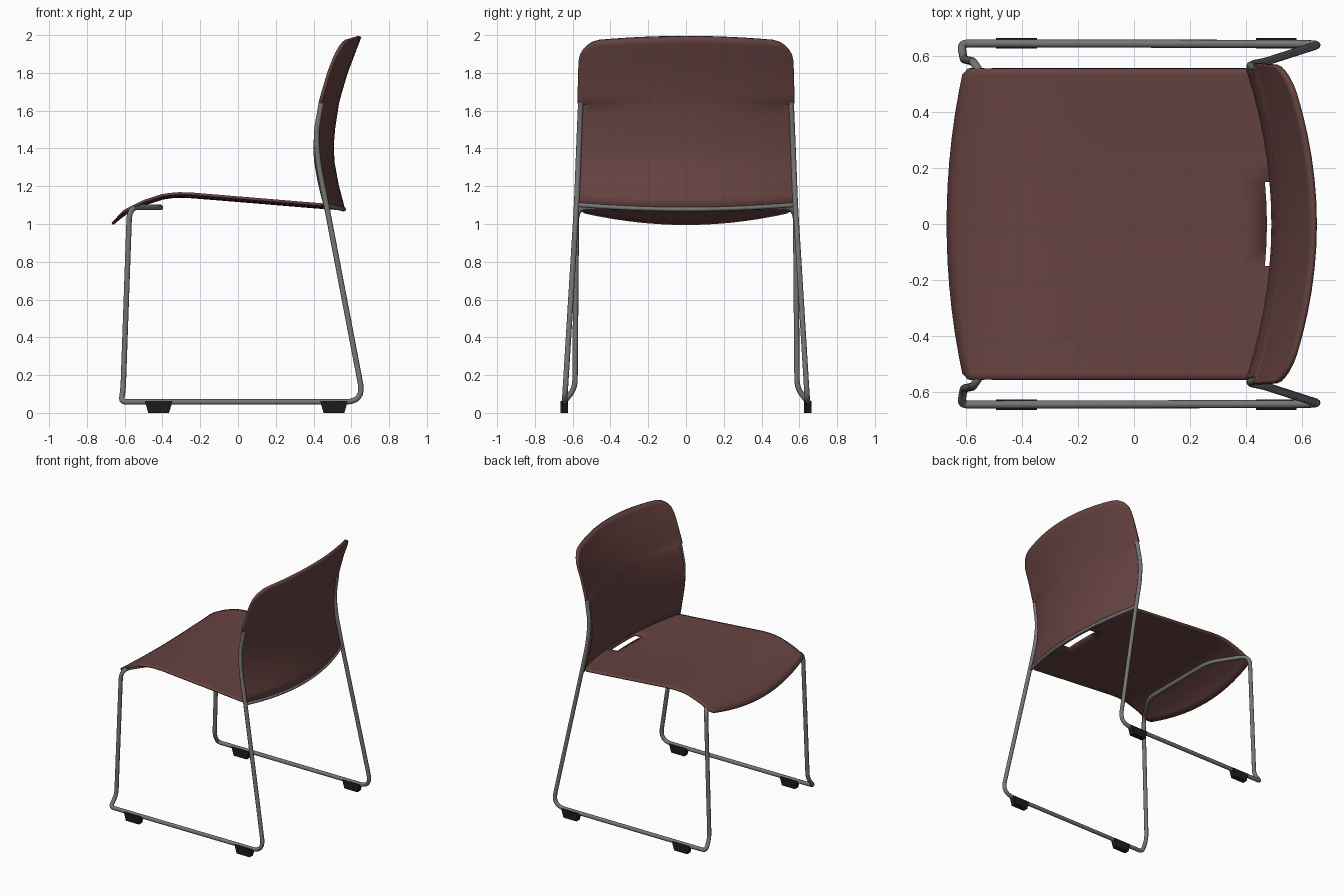
import bpy, math
from mathutils import Vector

if "Cube" in bpy.data.objects:
    bpy.data.objects.remove(bpy.data.objects["Cube"])


def material(name, color):
    m = bpy.data.materials.new(name)
    m.diffuse_color = (*color, 1)
    m.use_nodes = True
    m.node_tree.nodes["Principled BSDF"].inputs["Base Color"].default_value = m.diffuse_color
    return m


MAROON = material("maroon plastic", (0.135, 0.057, 0.053))
STEEL = material("grey steel", (0.18, 0.18, 0.18))
BLACK = material("black rubber", (0.012, 0.012, 0.012))


def make_object(name, verts, faces, mat, smooth=35):
    me = bpy.data.meshes.new(name)
    me.from_pydata(verts, [], faces)
    me.materials.append(mat)
    ob = bpy.data.objects.new(name, me)
    bpy.context.collection.objects.link(ob)
    bpy.ops.object.select_all(action='DESELECT')
    ob.select_set(True)
    bpy.context.view_layer.objects.active = ob
    if smooth:
        bpy.ops.object.shade_smooth_by_angle(angle=math.radians(smooth))
    return ob


def interp(pts, t):
    for (a, fa), (b, fb) in zip(pts, pts[1:]):
        if t <= b:
            return fa + (fb - fa) * (t - a) / (b - a)
    return pts[-1][1]


def sheet(name, rows, cols, fn, thickness, skip=lambda r, c: False):
    verts = [fn(r, c) for r in rows for c in cols]
    n = len(cols)
    faces = [(i * n + j, i * n + j + 1, (i + 1) * n + j + 1, (i + 1) * n + j)
             for i in range(len(rows) - 1) for j in range(n - 1)
             if not skip((rows[i] + rows[i + 1]) / 2, (cols[j] + cols[j + 1]) / 2)]
    ob = make_object(name, verts, faces, MAROON)
    mod = ob.modifiers.new("thickness", 'SOLIDIFY')
    mod.thickness = thickness
    mod.offset = 0
    return ob


def fillet(points, steps=7):
    """Round each corner of a path; points are (x, y, z, radius)."""
    P = [Vector(p[:3]) for p in points]
    out = [P[0]]
    for i in range(1, len(P) - 1):
        a, b = (P[i - 1] - P[i]), (P[i + 1] - P[i])
        d = min(points[i][3], a.length * 0.49, b.length * 0.49)
        s, e = P[i] + a.normalized() * d, P[i] + b.normalized() * d
        for k in range(steps):
            t = k / (steps - 1)
            out.append(s * (1 - t) ** 2 + P[i] * 2 * t * (1 - t) + e * t * t)
    return out + [P[-1]]


def tube(name, path, radius, sides=12):
    """Sweep a circle along the path with a carried frame."""
    verts, faces = [], []
    n = len(path)
    normal = None
    for i, p in enumerate(path):
        t = (path[min(i + 1, n - 1)] - path[max(i - 1, 0)]).normalized()
        normal = t.orthogonal() if normal is None else normal - t * normal.dot(t)
        normal.normalize()
        side = t.cross(normal)
        for k in range(sides):
            a = 2 * math.pi * k / sides
            verts.append(p + (normal * math.cos(a) + side * math.sin(a)) * radius)
    for i in range(n - 1):
        for k in range(sides):
            m = (k + 1) % sides
            faces.append((i * sides + k, i * sides + m, (i + 1) * sides + m, (i + 1) * sides + k))
    faces += [tuple(range(sides))[::-1], tuple(range((n - 1) * sides, n * sides))]
    return make_object(name, verts, faces, STEEL, 50)


# Seat: bowed front and rear edges, dipped centre, slot at the rear
SEAT = [(-0.67, 1.012), (-0.6, 1.07), (-0.5, 1.12), (-0.4, 1.152), (-0.33, 1.162),
        (-0.25, 1.16), (0.5, 1.098), (0.6, 1.09)]


def seat_point(t, s):
    x0 = -0.665 + 0.06 * s * s
    if abs(s) > 0.97:
        x0 += 0.015
    x1 = 0.56 - 0.11 * s * s
    x = x0 + t * (x1 - x0)
    return (x, s * 0.556, interp(SEAT, x) - 0.016 * (1 - s * s))


seat_rows = [0, 0.03, 0.06, 0.1, 0.14, 0.18, 0.22, 0.27, 0.33, 0.45, 0.6, 0.75, 0.87, 0.93, 0.985, 1]
seat_cols = [-1, -0.96, -0.85, -0.7, -0.55, -0.4, -0.27, -0.13, 0,
             0.13, 0.27, 0.4, 0.55, 0.7, 0.85, 0.96, 1]
sheet("seat", seat_rows, seat_cols, seat_point, 0.014,
      lambda t, s: 0.93 < t < 0.985 and abs(s) < 0.27)

# Backrest: curved shell, wider above the ends of the frame tubes
BACK = [(1.08, 0.558), (1.2, 0.526), (1.33, 0.502), (1.42, 0.499), (1.5, 0.505),
        (1.65, 0.528), (1.8, 0.572), (1.9, 0.61), (2.0, 0.648)]
WIDTH = [(1.08, 0.572), (1.635, 0.549), (1.642, 0.573), (1.9, 0.566), (2.0, 0.56)]


def back_point(v, s):
    top = 1.993 - 0.03 * s * s
    if abs(s) > 0.82:
        q = (abs(s) - 0.82) / 0.18
        top -= 0.1 * (1 - math.sqrt(max(0, 1 - q * q)))
    if v <= 1:
        z = 1.082 + 0.022 * s * s
        z += v * (1.642 - z)
    else:
        z = 1.642 + (v - 1) * (top - 1.642)
    return (interp(BACK, z) - 0.092 * s * s, s * interp(WIDTH, z), z)


back_rows = [0, 0.1, 0.22, 0.33, 0.44, 0.52, 0.6, 0.68, 0.76, 0.88, 0.985, 1,
             1.15, 1.3, 1.45, 1.6, 1.75, 1.9, 2]
half = [0.14, 0.28, 0.42, 0.56, 0.7, 0.82, 0.88, 0.93, 0.965, 0.988, 1]
back_cols = [-c for c in reversed(half)] + [0] + half
sheet("backrest", back_rows, back_cols, back_point, 0.017)

# Sled frame: one continuous tube, mirrored about the middle of the seat bar
side = [(0.442, 0.557, 1.645, 0), (0.413, 0.564, 1.48, 0.06), (0.424, 0.57, 1.33, 0.06),
        (0.468, 0.579, 1.1, 0.05), (0.667, 0.643, 0.058, 0.1), (-0.618, 0.645, 0.058, 0.03),
        (-0.608, 0.588, 0.13, 0.05), (-0.574, 0.58, 1.088, 0.07), (-0.41, 0.33, 1.088, 0.08)]
other = [(x, -y, z, r) for x, y, z, r in reversed(side)]
tube("sled_frame", fillet(side + other), 0.0145)

# Rear cross tube bowed under the back edge of the seat
tube("rear_cross_tube", [Vector((0.56 - 0.098 * (k / 8) ** 2, k / 8 * 0.578, 1.078 + 0.024 * (k / 8) ** 2))
                         for k in range(-8, 9)], 0.012)

# Rubber feet: tapered blocks clipped round the rails
for sy, label in ((1, "left"), (-1, "right")):
    for cx, end in ((-0.42, "front"), (0.508, "rear")):
        verts = []
        for z, hx in ((0, 0.055), (0.062, 0.073)):
            verts += [(cx + a * hx, sy * 0.645 + b * 0.019, z)
                      for a, b in ((-1, -1), (1, -1), (1, 1), (-1, 1))]
        faces = [(3, 2, 1, 0), (4, 5, 6, 7)] + [(i, (i + 1) % 4, (i + 1) % 4 + 4, i + 4) for i in range(4)]
        make_object(f"{end}_{label}_foot", verts, faces, BLACK, 0)
